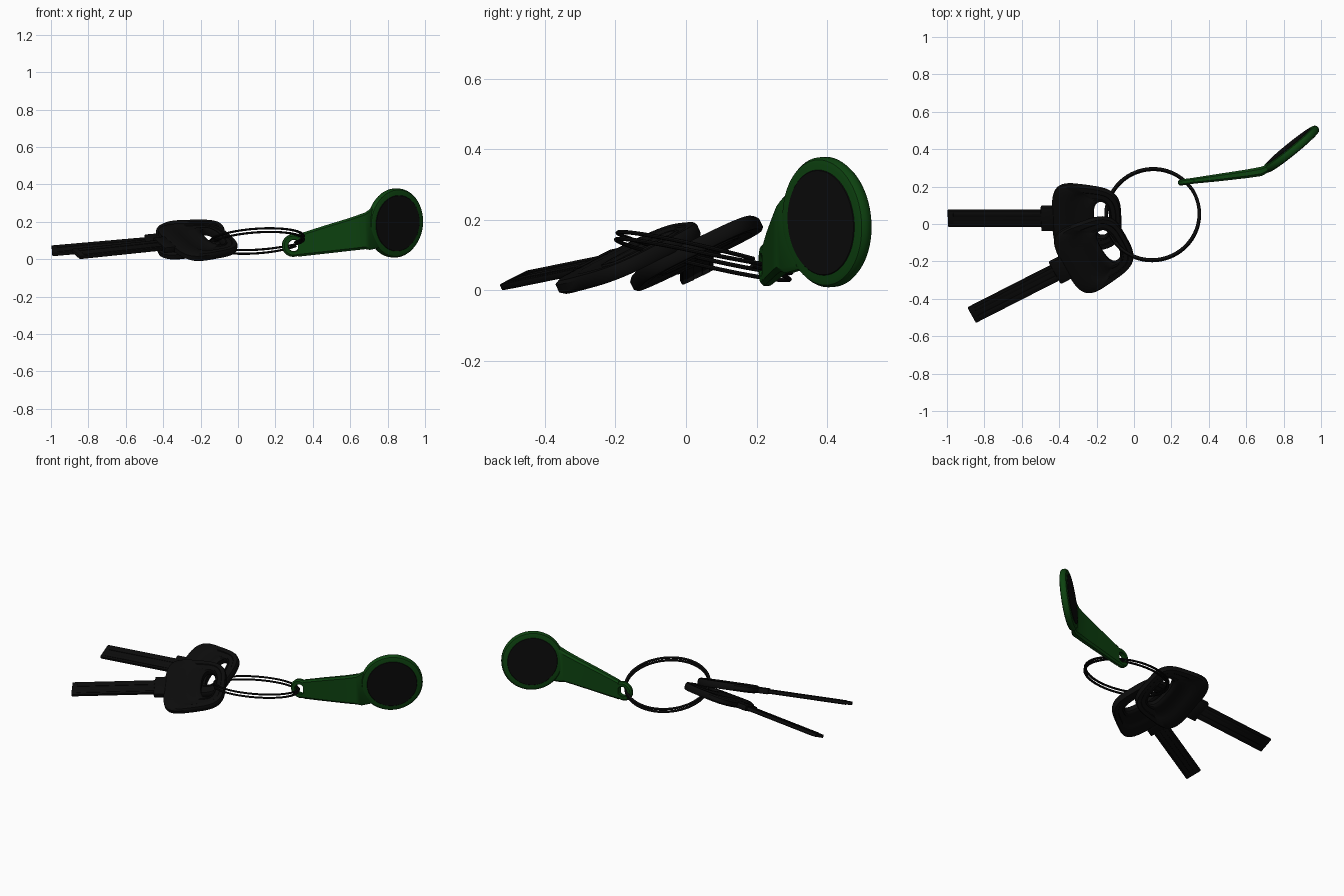
import bpy, bmesh
from math import cos, sin, pi, tanh, radians, copysign
from mathutils import Vector, Matrix

if "Cube" in bpy.data.objects:
    bpy.data.objects.remove(bpy.data.objects["Cube"])


def material(name, rgb):
    m = bpy.data.materials.new(name)
    m.use_nodes = True
    color = (*rgb, 1)
    m.diffuse_color = color
    bsdf = m.node_tree.nodes["Principled BSDF"]
    bsdf.inputs["Base Color"].default_value = color
    bsdf.inputs["Roughness"].default_value = 0.6
    return m


BLACK = material("black metal", (0.0035, 0.0035, 0.0035))
GREEN = material("green plastic", (0.004, 0.055, 0.005))


def finish(name, bm, mat, matrix):
    bmesh.ops.transform(bm, matrix=matrix, verts=bm.verts)
    bmesh.ops.recalc_face_normals(bm, faces=bm.faces)
    mesh = bpy.data.meshes.new(name)
    bm.to_mesh(mesh)
    bm.free()
    mesh.materials.append(mat)
    ob = bpy.data.objects.new(name, mesh)
    bpy.context.collection.objects.link(ob)
    bpy.ops.object.select_all(action='DESELECT')
    ob.select_set(True)
    bpy.context.view_layer.objects.active = ob
    bpy.ops.object.shade_smooth_by_angle(angle=radians(35))
    return ob


def loft(name, rings, mat, matrix=Matrix(), wrap=False):
    """Skin closed rings of points; wrap joins last to first, else ends are capped."""
    bm = bmesh.new()
    rows = [[bm.verts.new(p) for p in ring] for ring in rings]
    n = len(rows[0])
    pairs = list(zip(rows, rows[1:]))
    if wrap:
        pairs.append((rows[-1], rows[0]))
    else:
        bm.faces.new(rows[0])
        bm.faces.new(rows[-1])
    for a, b in pairs:
        for i in range(n):
            j = (i + 1) % n
            bm.faces.new((a[i], a[j], b[j], b[i]))
    return finish(name, bm, mat, matrix)


def box(name, center, size, bevel, mat, matrix):
    bm = bmesh.new()
    bmesh.ops.create_cube(bm, size=1, matrix=Matrix.Translation(center) @ Matrix.Diagonal((*size, 1)))
    bmesh.ops.bevel(bm, geom=bm.edges[:], offset=bevel, segments=2, profile=0.5, affect='EDGES')
    return finish(name, bm, mat, matrix)


def oval(cx, rx, ry, power, taper=0, n=48):
    """Superellipse outline, narrowing toward +x by taper."""
    pts = []
    for i in range(n):
        c, s = cos(2 * pi * i / n), sin(2 * pi * i / n)
        x = copysign(abs(c) ** power, c)
        y = copysign(abs(s) ** power, s)
        pts.append(Vector((cx + rx * x, ry * y * (1 - taper * x), 0)))
    return pts


def holed_plate(name, outer, inner, section, mat, matrix):
    """Plate with a hole; section gives (blend from rim to hole, height)."""
    full = section + [(s, -h) for s, h in reversed(section)]
    rings = [[a.lerp(b, s) + Vector((0, 0, h)) for a, b in zip(outer, inner)] for s, h in full]
    return loft(name, rings, mat, matrix, wrap=True)


# Keys: local x runs from blade tip to bow, local y across
def key(prefix, tip, yaw, pitch, roll):
    m = (Matrix.Translation(tip) @ Matrix.Rotation(radians(yaw), 4, 'Z')
         @ Matrix.Rotation(radians(-pitch), 4, 'Y') @ Matrix.Rotation(radians(roll), 4, 'X'))
    box(prefix + "_blade", (0.27, 0, 0), (0.54, 0.1, 0.02), 0.005, BLACK, m)
    for side in (-1, 1):
        box(prefix + "_blade_ridge", (0.28, side * 0.025, 0), (0.5, 0.025, 0.026), 0.003, BLACK, m)
    box(prefix + "_collar", (0.535, 0, 0), (0.07, 0.14, 0.034), 0.006, BLACK, m)
    holed_plate(prefix + "_bow", oval(0.745, 0.185, 0.195, 0.55, 0.14),
                oval(0.825, 0.042, 0.105, 0.8),
                [(0, 0.012), (0.08, 0.021), (0.4, 0.022), (0.45, 0.018), (0.8, 0.018),
                 (0.84, 0.023), (0.95, 0.023), (1, 0.016)], BLACK, m)


key("back_key", (-0.995, 0.03, 0.045), 0, 5, 26)
key("front_key", (-0.868, -0.487, 0.028), 27, 5.3, 24)

# Split ring: flat wire coiled twice with a crossover
STEPS, RADIUS = 160, 0.25
coil = []
for k in range(STEPS):
    t = k / (STEPS - 1)
    a = 4 * pi * t + 0.6
    lift = 0.01 * tanh((t - 0.5) * 25)
    ring = []
    for q in range(8):
        r = RADIUS + 0.009 * cos(q * pi / 4)
        ring.append((r * cos(a), r * sin(a), lift + 0.006 * sin(q * pi / 4)))
    coil.append(ring)
tilt = Vector((0, 0, 1)).rotation_difference(Vector((-0.07, 0.23, 1))).to_matrix().to_4x4()
loft("split_ring", coil, BLACK, Matrix.Translation((0.1, 0.05, 0.0975)) @ tilt)

# Fob handle: x, y, bottom, top, thickness along its bend
stations = [(0.322, 0.232, 0.014, 0.135, 0.032), (0.45, 0.248, 0.028, 0.176, 0.04),
            (0.60, 0.268, 0.045, 0.222, 0.046), (0.68, 0.281, 0.054, 0.25, 0.05),
            (0.705, 0.292, 0.05, 0.268, 0.046), (0.75, 0.327, 0.06, 0.31, 0.03)]
rings = []
for x, y, low, high, thick in stations:
    d, e = thick / 2, 0.012
    rings.append([(x, y - d, low + e), (x, y - d * 0.5, low), (x, y + d * 0.5, low), (x, y + d, low + e),
                  (x, y + d, high - e), (x, y + d * 0.5, high), (x, y - d * 0.5, high), (x, y - d, high - e)])
loft("fob_handle", rings, GREEN)

# Fob eyelet at the narrow end
upright = Matrix.Rotation(radians(90), 4, 'X')
holed_plate("fob_eyelet", oval(0, 0.06, 0.06, 1), oval(0.002, 0.03, 0.03, 1),
            [(0, 0.008), (0.3, 0.016), (0.9, 0.016), (1, 0.012)], GREEN,
            Matrix.Translation((0.295, 0.228, 0.073)) @ Matrix.Rotation(radians(8), 4, 'Z') @ upright)

# Fob head: turned rim with a black insert showing on both faces
head = (Matrix.Translation((0.84, 0.40, 0.194)) @ Matrix.Rotation(radians(39), 4, 'Z')
        @ Matrix.Rotation(radians(4), 4, 'X') @ upright)


def turned(name, profile, mat):
    loft(name, [oval(0, r, r, 1, n=64) if h == 0 else
                [p + Vector((0, 0, h)) for p in oval(0, r, r, 1, n=64)] for r, h in profile], mat, head)


turned("fob_rim", [(0.165, -0.022), (0.178, -0.018), (0.185, -0.008), (0.185, 0.008),
                   (0.178, 0.018), (0.165, 0.022)], GREEN)
turned("fob_insert", [(0.148, -0.024), (0.151, -0.021), (0.151, 0.021), (0.148, 0.024)], BLACK)
